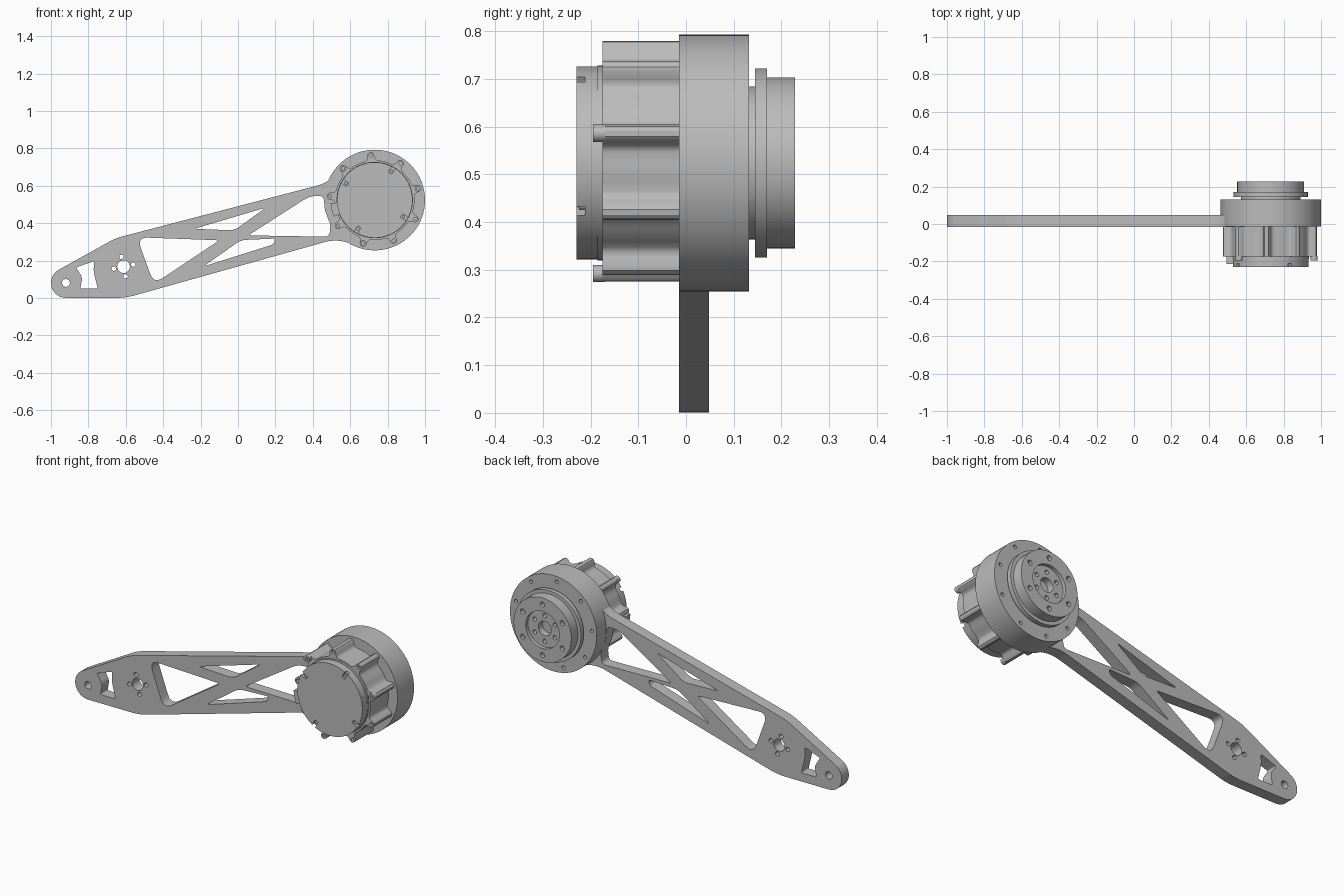
import bpy, bmesh
from math import sin, cos, radians, pi
from mathutils import Matrix, Vector

cube = bpy.data.objects.get("Cube")
if cube:
    bpy.data.objects.remove(cube)

grey = bpy.data.materials.new("machined_grey")
grey.use_nodes = True
colour = (0.5, 0.5, 0.5, 1)
grey.diffuse_color = colour
grey.node_tree.nodes["Principled BSDF"].inputs["Base Color"].default_value = colour

CX, CZ = 0.731, 0.524      # motor axis
BOSSES = [95 + 40 * k for k in range(9)]
SLOTS = [60 + 90 * k for k in range(4)]


def polar(angle, r, cx=CX, cz=CZ):
    a = radians(angle)
    return (cx + r * cos(a), cz + r * sin(a))


def circle(r, centre=(CX, CZ), n=24):
    return [polar(360 * i / n, r, *centre) for i in range(n)]


def holes(angles, distance, r, centre=(CX, CZ), n=16):
    return [circle(r, polar(a, distance, *centre), n) for a in angles]


def rounded(corners):
    """Polygon from (x, z, setback) corners, each eased with a short curve."""
    out = []
    for i, (x, z, d) in enumerate(corners):
        p = Vector((x, z))
        if d == 0:
            out.append((x, z))
            continue
        before = Vector(corners[i - 1][:2])
        after = Vector(corners[(i + 1) % len(corners)][:2])
        a = p + (before - p).normalized() * d
        b = p + (after - p).normalized() * d
        for k in range(9):
            t = k / 8
            out.append(tuple(a * (1 - t) ** 2 + p * 2 * t * (1 - t) + b * t * t))
    return out


def prism(name, loops, y0, y1):
    """Extrude an x-z outline, with optional inner loops as holes, from y0 to y1."""
    curve = bpy.data.curves.new(name, "CURVE")
    curve.dimensions = "2D"
    curve.fill_mode = "BOTH"
    curve.extrude = (y1 - y0) / 2
    for loop in loops:
        spline = curve.splines.new("POLY")
        spline.points.add(len(loop) - 1)
        for point, (x, z) in zip(spline.points, loop):
            point.co = (x, z, 0, 1)
        spline.use_cyclic_u = True
    source = bpy.data.objects.new(name + "_outline", curve)
    bpy.context.collection.objects.link(source)
    bpy.context.view_layer.update()
    deps = bpy.context.evaluated_depsgraph_get()
    mesh = bpy.data.meshes.new_from_object(source.evaluated_get(deps))
    bpy.data.objects.remove(source)
    bpy.data.curves.remove(curve)

    mesh.transform(Matrix.Translation((0, (y0 + y1) / 2, 0)) @ Matrix.Rotation(pi / 2, 4, "X"))
    bm = bmesh.new()
    bm.from_mesh(mesh)
    bmesh.ops.remove_doubles(bm, verts=bm.verts, dist=0.00005)
    bmesh.ops.recalc_face_normals(bm, faces=bm.faces)
    bm.to_mesh(mesh)
    bm.free()
    mesh.name = name
    mesh.materials.clear()
    mesh.materials.append(grey)
    ob = bpy.data.objects.new(name, mesh)
    bpy.context.collection.objects.link(ob)
    bpy.ops.object.select_all(action="DESELECT")
    ob.select_set(True)
    bpy.context.view_layer.objects.active = ob
    bpy.ops.object.shade_smooth_by_angle()
    return ob


# Arm plate: rounded tip, tapered beam, fillets into the motor ring
TIP = (-0.92, 0.081)
tip_arc = [(*polar(119 + 151 * i / 16, 0.08, *TIP), 0) for i in range(17)]
outline = rounded(tip_arc + [
    (-0.6, 0.001, 0.05), (0.52, 0.315, 0.06), (0.59, 0.296, 0),
    (CX, CZ, 0), (0.562, 0.733, 0), (0.495, 0.62, 0.075), (-0.655, 0.32, 0.04)])
windows = [
    # large opening near the tip
    [(-0.54, 0.325, 0.06), (-0.1, 0.309, 0.02), (-0.45, 0.075, 0.06)],
    # upper and lower slits
    [(-0.235, 0.37, 0.02), (0.15, 0.484, 0.02), (-0.02, 0.362, 0.03)],
    [(-0.185, 0.169, 0.02), (0.015, 0.31, 0.03), (0.2, 0.318, 0.015), (0.19, 0.287, 0.015)],
    # large opening beside the motor ring
    [(0.055, 0.335, 0.02), (0.39, 0.55, 0.05), (0.458, 0.545, 0.025),
     (0.464, 0.47, 0.02), (0.495, 0.39, 0.02), (0.488, 0.328, 0.025)],
    # small notched window at the tip
    [(-0.866, 0.164, 0.008), (-0.77, 0.197, 0.008), (-0.772, 0.14, 0.02),
     (-0.75, 0.05, 0.008), (-0.843, 0.05, 0.008), (-0.832, 0.11, 0.02)],
]
PIVOT = (-0.612, 0.168)
arm_holes = [circle(0.021, TIP), circle(0.034, PIVOT)]
arm_holes += holes([12 + 90 * k for k in range(4)], 0.053, 0.012, PIVOT)
prism("arm_plate", [outline] + [rounded(w) for w in windows] + arm_holes, -0.015, 0.048)

# Motor ring, with blind bolt holes on the back
prism("motor_ring", [circle(0.269, n=96)], -0.0145, 0.11)
prism("motor_ring_back", [circle(0.269, n=96)] + holes(BOSSES, 0.24, 0.01), 0.11, 0.132)

# Motor housing: round body with nine bolt bosses
half_boss = [(20, 0.213), (14.5, 0.213), (9, 0.213), (6.5, 0.218), (5, 0.228),
             (4.2, 0.245), (2.5, 0.254)]
boss = [(-a, r) for a, r in half_boss] + [(0, 0.257)]
boss += [(a, r) for a, r in reversed(half_boss[1:])]
housing = [polar(b + a, r) for b in BOSSES for a, r in boss]
screwed = BOSSES[1::3]
open_bosses = [b for b in BOSSES if b not in screwed]
prism("motor_housing", [housing], -0.155, -0.0145)
prism("motor_housing_front", [housing] + holes(open_bosses, 0.24, 0.009), -0.175, -0.155)

# Socket screws on every third boss
for a in screwed:
    centre = polar(a, 0.24)
    prism("housing_screw", [circle(0.018, centre), circle(0.009, centre, 6)], -0.195, -0.17)

# Front cap with four radial slots and their screws
cap = []
for s in SLOTS:
    cap += [polar(s - 3, 0.202), polar(s - 3.7, 0.166), polar(s + 3.7, 0.166), polar(s + 3, 0.202)]
    cap += [polar(s + 3 + 84 * i / 21, 0.202) for i in range(1, 21)]
prism("cap_rim", [circle(0.204, n=96)], -0.186, -0.17)
prism("cap_base", [circle(0.202, n=96)], -0.212, -0.185)
prism("cap_face", [cap], -0.23, -0.212)
for s in SLOTS:
    prism("cap_screw", [circle(0.009, polar(s, 0.178))], -0.224, -0.21)

# Cable connector on the side of the housing
connector = [polar(a, 0.236) for a in range(184, 204, 3)]
connector += [polar(a, 0.2) for a in range(202, 183, -3)]
prism("cable_connector", [connector], -0.215, -0.17)

# Output hub on the back: neck, flange, stepped face with two bolt circles
SIXTHS = [90 + 60 * k for k in range(6)]
prism("hub_neck", [circle(0.16, n=96)], 0.13, 0.146)
prism("hub_flange", [circle(0.198, n=96)], 0.145, 0.17)
prism("hub_recess", [circle(0.179, n=96), circle(0.04)]
      + holes(SIXTHS, 0.072, 0.012), 0.17, 0.208)
prism("hub_face", [circle(0.179, n=96), circle(0.104, n=64)]
      + holes(SIXTHS, 0.142, 0.014), 0.208, 0.228)
